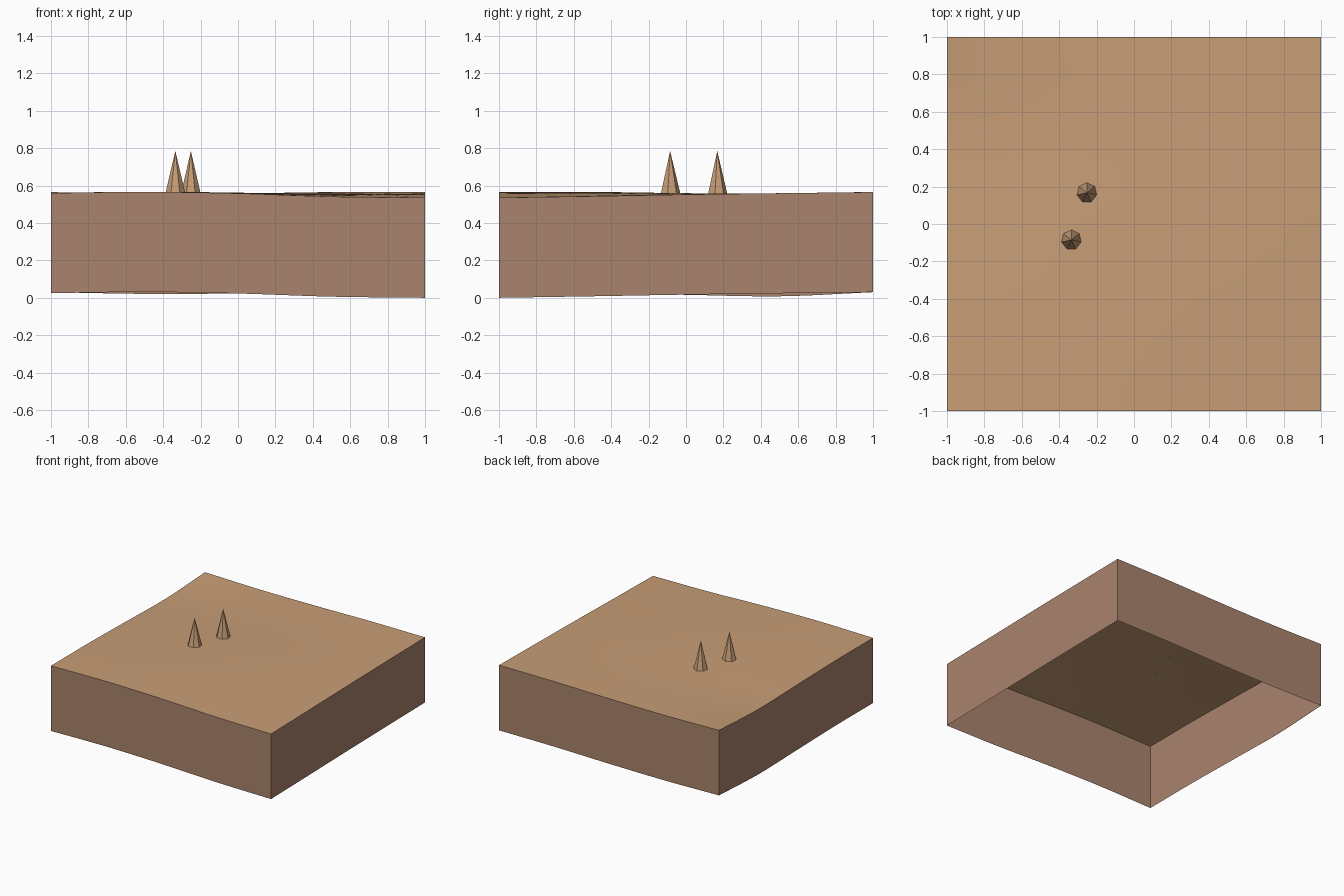
import bpy
import bmesh
import math

cube = bpy.data.objects.get("Cube")
if cube:
    bpy.data.objects.remove(cube, do_unlink=True)

N = 24            # ground grid divisions
WALL = 0.535      # wall height below the ground edge

# Edge height profiles at five evenly spaced stations from -1 to 1
FRONT = (0.560, 0.566, 0.558, 0.541, 0.535)
BACK = (0.565, 0.556, 0.558, 0.565, 0.565)
LEFT = (0.560, 0.560, 0.551, 0.543, 0.565)
RIGHT = (0.535, 0.543, 0.552, 0.559, 0.565)


def material(name, color):
    mat = bpy.data.materials.new(name)
    mat.use_nodes = True
    mat.diffuse_color = (*color, 1)
    mat.node_tree.nodes["Principled BSDF"].inputs["Base Color"].default_value = (*color, 1)
    return mat


def smooth_profile(points, t):
    """Smooth curve through the points, t from 0 to 1."""
    last = len(points) - 1
    i = min(int(t * last), last - 1)
    f = t * last - i
    b, c = points[i], points[i + 1]
    a = points[i - 1] if i > 0 else 2 * b - c
    d = points[i + 2] if i + 2 <= last else 2 * c - b
    return b + f * (c - a + f * (2 * a - 5 * b + 4 * c - d + f * (3 * (b - c) + d - a))) / 2


def height(x, y):
    """Blend the four edge profiles across the ground, with a gentle swell."""
    u, v = (x + 1) / 2, (y + 1) / 2
    along_x = (1 - v) * smooth_profile(FRONT, u) + v * smooth_profile(BACK, u)
    along_y = (1 - u) * smooth_profile(LEFT, v) + u * smooth_profile(RIGHT, v)
    corners = ((1 - v) * ((1 - u) * FRONT[0] + u * FRONT[-1])
               + v * ((1 - u) * BACK[0] + u * BACK[-1]))
    return along_x + along_y - corners + 0.006 * (1 - x * x) * (1 - y * y)


def add_object(name, bm, mat, smooth=False):
    mesh = bpy.data.meshes.new(name)
    for face in bm.faces:
        face.smooth = smooth
    bm.to_mesh(mesh)
    bm.free()
    mesh.materials.append(mat)
    obj = bpy.data.objects.new(name, mesh)
    bpy.context.collection.objects.link(obj)
    return obj


sand = material("sand", (0.578, 0.342, 0.184))
earth = material("brown earth", (0.402, 0.231, 0.153))

# Rolling ground surface
bm = bmesh.new()
bmesh.ops.create_grid(bm, x_segments=N, y_segments=N, size=1)
for vert in bm.verts:
    vert.co.z = height(vert.co.x, vert.co.y)
add_object("ground", bm, sand, smooth=True)

# Four side walls that follow the ground edge, open underneath
bm = bmesh.new()
steps = [-1 + 2 * i / N for i in range(N)]
outline = ([(s, -1) for s in steps] + [(1, s) for s in steps]
           + [(-s, 1) for s in steps] + [(-1, -s) for s in steps])
top = [bm.verts.new((x, y, height(x, y))) for x, y in outline]
bottom = [bm.verts.new((x, y, height(x, y) - WALL)) for x, y in outline]
for i in range(len(outline)):
    j = (i + 1) % len(outline)
    bm.faces.new((bottom[i], bottom[j], top[j], top[i]))
add_object("side_walls", bm, earth)

# Two faceted spikes standing on the ground
for name, x, y in (("front_spike", -0.335, -0.085), ("back_spike", -0.252, 0.167)):
    bm = bmesh.new()
    base = height(x, y)
    tall = 0.785 - base
    bmesh.ops.create_cone(bm, cap_ends=False, segments=7, radius1=0.054,
                          radius2=0, depth=tall)
    bmesh.ops.remove_doubles(bm, verts=bm.verts[:], dist=0.0001)
    spike = add_object(name, bm, sand)
    spike.location = (x, y, base + tall / 2)
